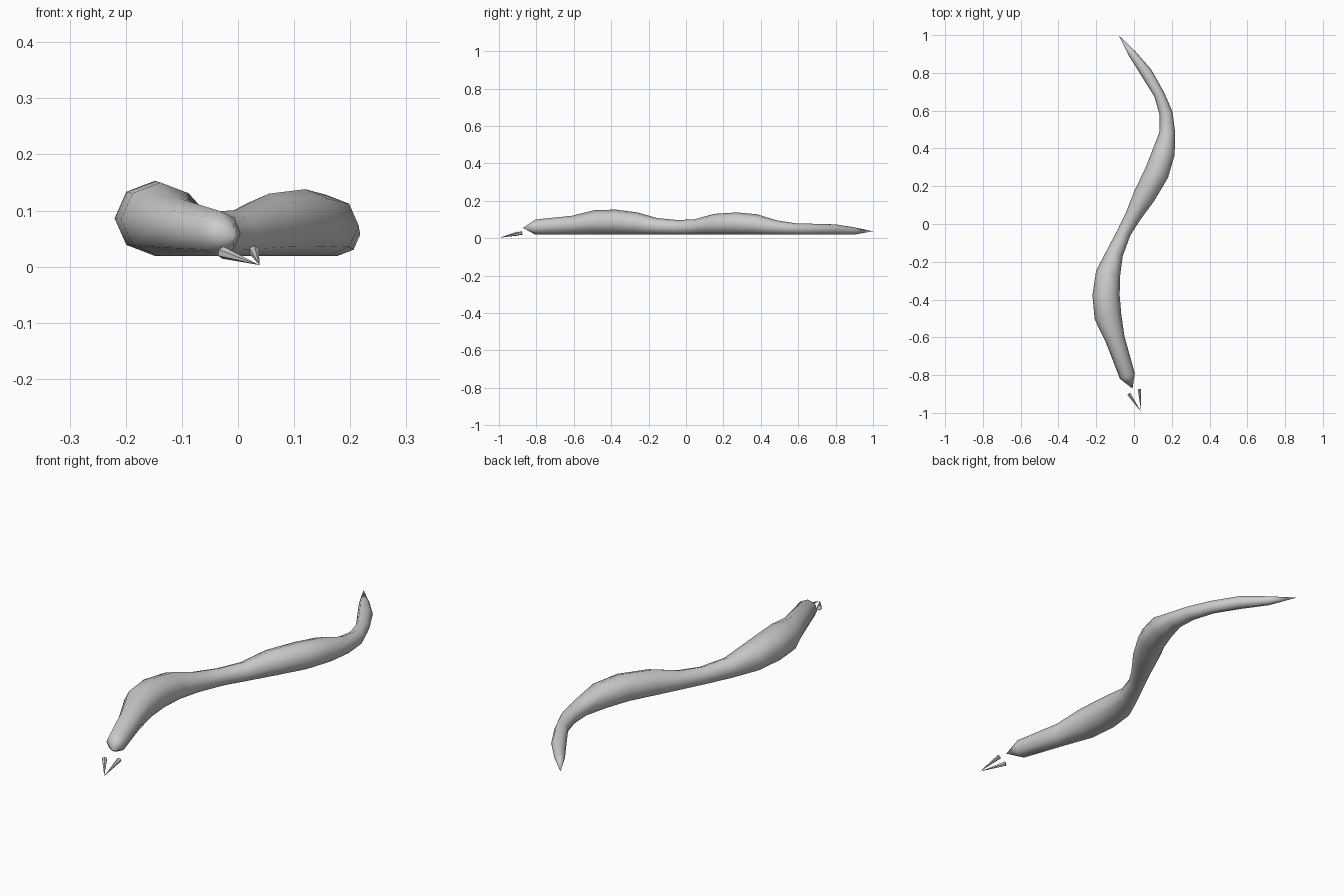
import bpy, bmesh, math
from mathutils import Vector

if "Cube" in bpy.data.objects:
    bpy.data.objects.remove(bpy.data.objects["Cube"])

SIDES = 8
FLOOR = 0.019

# body stations: centre x, centre y, half width, top height
stations = [
    (-0.035, -0.805, 0.042, 0.100), (-0.100, -0.610, 0.052, 0.120),
    (-0.138, -0.490, 0.072, 0.150), (-0.148, -0.376, 0.072, 0.153),
    (-0.137, -0.260, 0.065, 0.138), (-0.102, -0.155, 0.045, 0.108),
    (-0.053, -0.045, 0.037, 0.097), (-0.003, 0.045, 0.043, 0.101),
    (0.055, 0.150, 0.059, 0.130), (0.120, 0.270, 0.065, 0.138),
    (0.157, 0.380, 0.060, 0.128), (0.177, 0.487, 0.041, 0.095),
    (0.170, 0.585, 0.035, 0.080), (0.133, 0.687, 0.028, 0.077),
    (0.066, 0.800, 0.031, 0.074), (-0.008, 0.900, 0.021, 0.058),
]
nose = Vector((-0.008, -0.872, 0.055))
tail_tip = Vector((-0.082, 1.0, 0.037))


def finish(bm, name):
    bmesh.ops.recalc_face_normals(bm, faces=bm.faces)
    mesh = bpy.data.meshes.new(name)
    bm.to_mesh(mesh)
    bm.free()
    obj = bpy.data.objects.new(name, mesh)
    bpy.context.collection.objects.link(obj)
    bpy.ops.object.select_all(action='DESELECT')
    obj.select_set(True)
    bpy.context.view_layer.objects.active = obj
    bpy.ops.object.shade_smooth_by_angle(angle=math.radians(50))
    return obj


# body: octagonal rings lofted along the winding path, closed to points
bm = bmesh.new()
path = [nose.xy] + [Vector(s[:2]) for s in stations] + [tail_tip.xy]
rings = []
for i, (x, y, w, top) in enumerate(stations):
    d = (path[i + 2] - path[i]).normalized()
    mid, h = (top + FLOOR) / 2, (top - FLOOR) / 2
    ring = []
    for k in range(SIDES):
        a = 2 * math.pi * k / SIDES
        c = w * math.cos(a)
        ring.append(bm.verts.new((x + d.y * c, y - d.x * c, mid + h * math.sin(a))))
    rings.append(ring)
for r, s in zip(rings, rings[1:]):
    for k in range(SIDES):
        n = (k + 1) % SIDES
        bm.faces.new((r[k], r[n], s[n], s[k]))
for point, ring in ((nose, rings[0]), (tail_tip, rings[-1])):
    v = bm.verts.new(point)
    for k in range(SIDES):
        bm.faces.new((v, ring[k], ring[(k + 1) % SIDES]))
finish(bm, "snake_body")


# forked tongue: two thin spikes meeting at the front
def spike(name, base, tip, radius):
    bm = bmesh.new()
    axis = tip - base
    bmesh.ops.create_cone(bm, cap_ends=True, segments=6, radius1=radius,
                          radius2=0.0, depth=axis.length)
    rot = axis.to_track_quat('Z', 'Y')
    for v in bm.verts:
        v.co = rot @ v.co + (base + tip) / 2
    bmesh.ops.remove_doubles(bm, verts=bm.verts, dist=1e-5)
    finish(bm, name)


tongue_tip = Vector((0.038, -0.995, 0.003))
spike("tongue_fork_left", Vector((-0.027, -0.900, 0.025)), tongue_tip, 0.011)
spike("tongue_fork_right", Vector((0.029, -0.876, 0.028)), tongue_tip, 0.010)
